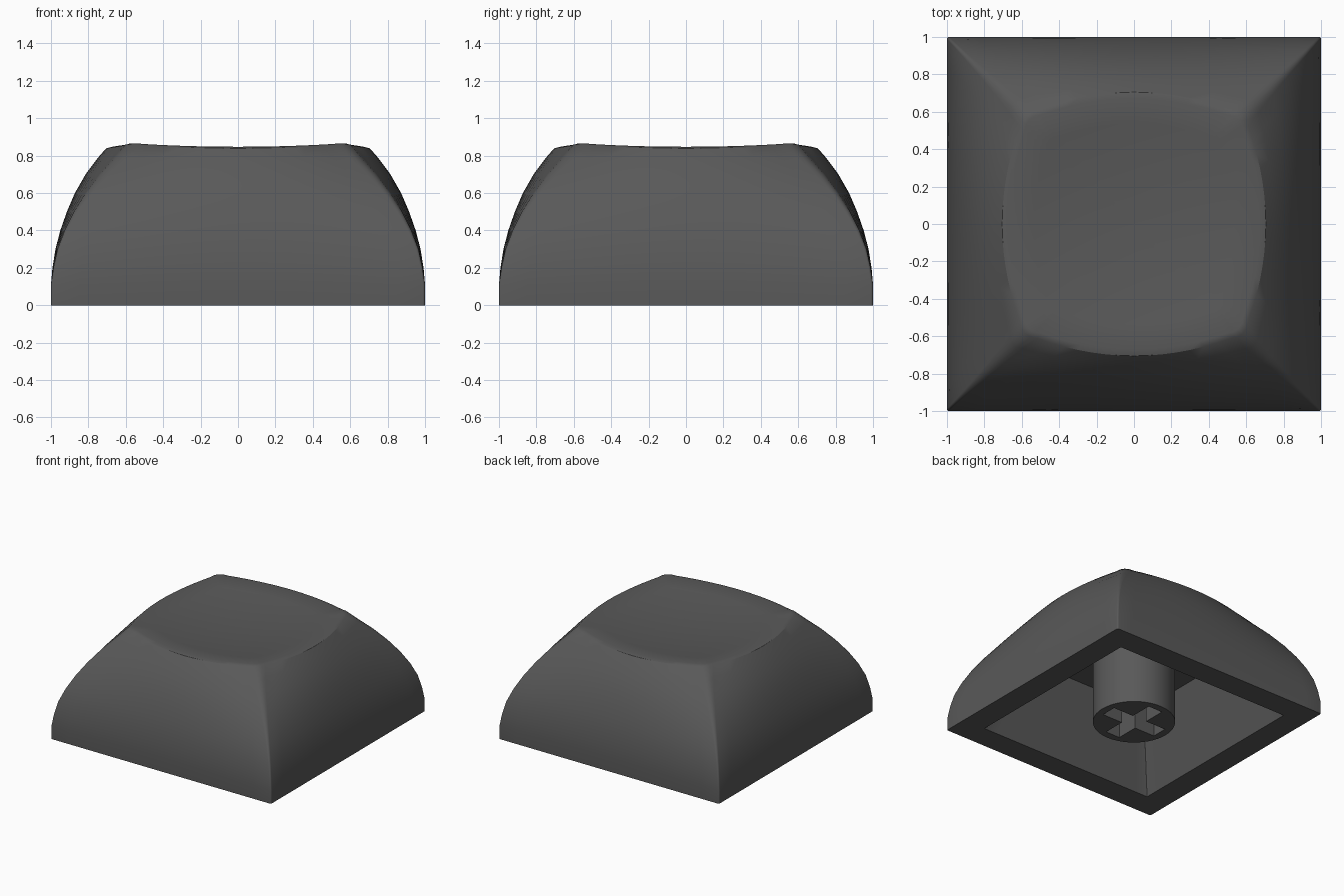
import bpy, bmesh, math

cube = bpy.data.objects.get("Cube")
if cube:
    bpy.data.objects.remove(cube, do_unlink=True)

# One dark grey plastic
grey = bpy.data.materials.new("dark grey plastic")
grey.use_nodes = True
COLOUR = (0.1, 0.1, 0.1, 1)
grey.diffuse_color = COLOUR
bsdf = grey.node_tree.nodes["Principled BSDF"]
bsdf.inputs["Base Color"].default_value = COLOUR
bsdf.inputs["Roughness"].default_value = 0.6


def make_object(name, bm, smooth_angle=None):
    bmesh.ops.recalc_face_normals(bm, faces=bm.faces)
    mesh = bpy.data.meshes.new(name)
    bm.to_mesh(mesh)
    bm.free()
    mesh.materials.append(grey)
    obj = bpy.data.objects.new(name, mesh)
    bpy.context.collection.objects.link(obj)
    bpy.ops.object.select_all(action='DESELECT')
    obj.select_set(True)
    bpy.context.view_layer.objects.active = obj
    if smooth_angle:
        bpy.ops.object.shade_smooth_by_angle(angle=math.radians(smooth_angle))
    return obj


def dish(x, y):
    """Height of the shallow scooped top."""
    return 0.80 + 0.105 * (x * x + y * y)


def square_ring(mid, corner, radius):
    """Rounded square whose sides bow from 'corner' out to 'mid'."""
    side, arc = 14, 4
    quarter = []
    flat = corner - radius
    for i in range(side + 1):
        t = -1 + 2 * i / side
        quarter.append((corner + (mid - corner) * (1 - t * t), flat * t))
    for i in range(1, arc):
        a = math.pi / 2 * i / arc
        quarter.append((flat + radius * math.cos(a), flat + radius * math.sin(a)))
    points = []
    for q in range(4):
        c, s = [(1, 0), (0, 1), (-1, 0), (0, -1)][q]
        points += [(x * c - y * s, x * s + y * c) for x, y in quarter]
    return points


# Cap shell: cavity ceiling, cavity wall, bottom lip, then curved sides up to the top
bm = bmesh.new()
rings = []


def add_ring(points, height):
    rings.append([bm.verts.new((x, y, height(x, y))) for x, y in points])


for size, z in [(0.6, 0.6), (0.8, 0.0)]:
    add_ring(square_ring(size, size, 0.004), lambda x, y: z)

# height, side middle, side corner, corner radius
SIDES = [
    (0.00, 1.000, 1.000, 0.012),
    (0.11, 1.000, 1.000, 0.012),
    (0.20, 0.992, 0.987, 0.012),
    (0.30, 0.976, 0.965, 0.014),
    (0.40, 0.950, 0.927, 0.018),
    (0.50, 0.915, 0.877, 0.025),
    (0.60, 0.872, 0.815, 0.035),
    (0.70, 0.815, 0.742, 0.050),
    (0.79, 0.748, 0.665, 0.070),
]
for z, mid, corner, radius in SIDES:
    add_ring(square_ring(mid, corner, radius), lambda x, y: z)

# Soft rim, then the scooped top as shrinking rings
add_ring(square_ring(0.705, 0.61, 0.09), lambda x, y: dish(x, y) - 0.013)
rim = square_ring(0.672, 0.585, 0.09)
for k in (1, 0.8, 0.6, 0.4, 0.2):
    add_ring([(x * k, y * k) for x, y in rim], dish)

n = len(rim)
for a, b in zip(rings, rings[1:]):
    for i in range(n):
        j = (i + 1) % n
        bm.faces.new((a[i], a[j], b[j], b[i]))
bm.faces.new(rings[0])
centre = bm.verts.new((0, 0, dish(0, 0)))
for i in range(n):
    bm.faces.new((rings[-1][i], rings[-1][(i + 1) % n], centre))
make_object("cap_shell", bm, 30)

# Round stem in the cavity, reaching the ceiling
bm = bmesh.new()
bmesh.ops.create_cone(bm, cap_ends=True, segments=48, radius1=0.31, radius2=0.31, depth=0.62)
bmesh.ops.translate(bm, verts=bm.verts, vec=(0, 0, 0.31))
stem = make_object("stem", bm)

# Plus-shaped socket cut up into the stem
L, W = 0.25, 0.065
arm = [(L, -W), (L, W), (W, W)]
plus = []
for c, s in [(1, 0), (0, 1), (-1, 0), (0, -1)]:
    plus += [(x * c - y * s, x * s + y * c) for x, y in arm]
bm = bmesh.new()
face = bm.faces.new([bm.verts.new((x, y, -0.1)) for x, y in plus])
top = bmesh.ops.extrude_face_region(bm, geom=[face])
bmesh.ops.translate(bm, vec=(0, 0, 0.5),
                    verts=[v for v in top["geom"] if isinstance(v, bmesh.types.BMVert)])
cutter = make_object("socket_cutter", bm)
cutter.hide_render = True

cut = stem.modifiers.new("socket", 'BOOLEAN')
cut.operation = 'DIFFERENCE'
cut.solver = 'EXACT'
cut.object = cutter
bpy.ops.object.select_all(action='DESELECT')
stem.select_set(True)
bpy.context.view_layer.objects.active = stem
bpy.ops.object.modifier_apply(modifier=cut.name)
bpy.data.objects.remove(cutter, do_unlink=True)
bpy.ops.object.shade_smooth_by_angle(angle=math.radians(30))
